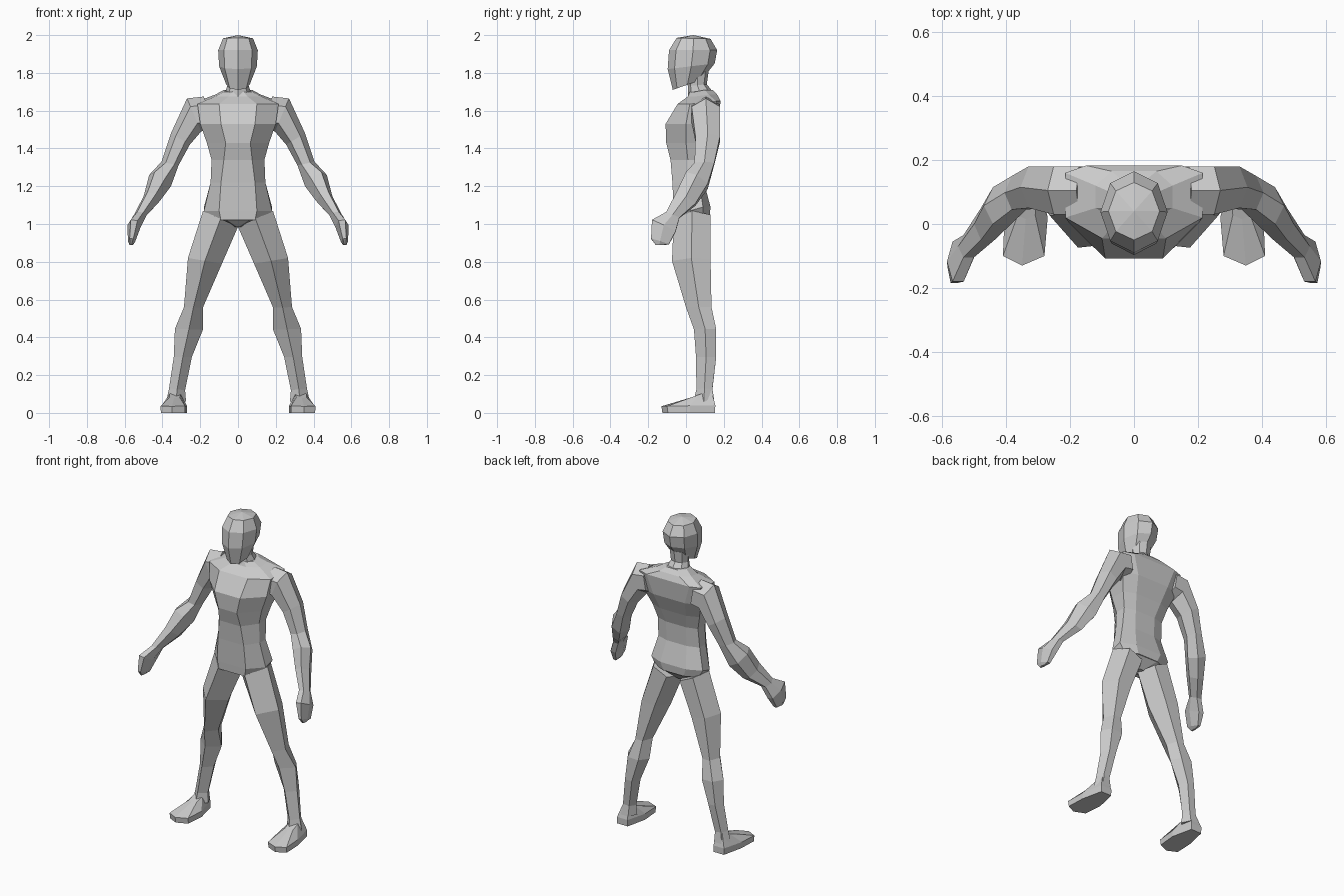
import bpy, bmesh
from math import sin, cos, radians


def loft(name, rings, mirror=False, tip=None):
    """Skin a stack of equal-count point rings and close the ends."""
    bm = bmesh.new()
    rows = [[bm.verts.new(p) for p in r] for r in rings]
    n = len(rows[0])
    for a, b in zip(rows, rows[1:]):
        for i in range(n):
            j = (i + 1) % n
            bm.faces.new((a[i], a[j], b[j], b[i]))
    bm.faces.new(rows[0])
    if tip:
        t = bm.verts.new(tip)
        for i in range(n):
            bm.faces.new((rows[-1][i], rows[-1][(i + 1) % n], t))
    else:
        bm.faces.new(rows[-1])
    bmesh.ops.recalc_face_normals(bm, faces=bm.faces)
    me = bpy.data.meshes.new(name)
    bm.to_mesh(me)
    bm.free()
    ob = bpy.data.objects.new(name, me)
    bpy.context.collection.objects.link(ob)
    if mirror:
        ob.modifiers.new("Mirror", 'MIRROR').use_mirror_merge = False
    return ob


def limb_ring(angles, xo, zo, xi, zi, yf, yb, tilt=0.0):
    """Ring between an outer and inner point, with front and back depth."""
    top = max(sin(radians(a)) for a in angles)
    low = -min(sin(radians(a)) for a in angles)
    pts = []
    for a in angles:
        c, s = cos(radians(a)), sin(radians(a))
        s = s / top if s > 0 else s / low
        pts.append(((xo + xi) / 2 + c * (xo - xi) / 2,
                    (yf + yb) / 2 + s * (yb - yf) / 2,
                    (zo + zi) / 2 + c * (zo - zi) / 2 - s * tilt))
    return pts


def head_ring(yf, zf, yb, zb, rx):
    """Octagon tilted between a front and a back point."""
    pts = []
    for k in range(8):
        a = radians(45 * k)
        t = (1 - cos(a)) / 2
        pts.append((rx * sin(a), yf + (yb - yf) * t, zf + (zb - zf) * t))
    return pts


def torso_ring(z, side, front, back, yf, y1, y2, yb, dz=0):
    """Symmetric octagon; dz raises the back."""
    half = [(front, yf, z), (side, y1, z), (side, y2, z + dz), (back, yb, z + dz)]
    return half + [(-x, y, h) for x, y, h in reversed(half)]


# Torso, from hips to neck base
loft("torso", [torso_ring(*r) for r in (
    (1.02, .15, .09, .07, -.062, .02, .09, .125, .02),
    (1.07, .18, .10, .09, -.065, .02, .09, .13, .02),
    (1.22, .145, .09, .07, -.072, .01, .07, .095),
    (1.34, .14, .075, .07, -.082, .01, .08, .10),
    (1.43, .165, .065, .09, -.105, .00, .10, .13),
    (1.53, .20, .09, .11, -.108, .00, .14, .17),
    (1.635, .215, .10, .15, -.045, .02, .16, .183, .015),
    (1.675, .12, .05, .07, .01, .05, .12, .165, .01),
    (1.70, .075, .03, .04, .02, .05, .10, .14, .01))])

# Pelvis wedge between the legs
loft("pelvis", [torso_ring(1.04, .12, .09, .07, -.062, .02, .09, .12),
                torso_ring(.985, .02, .01, .01, .0, .02, .06, .07)])

# Neck and head
loft("neck", [head_ring(.01, 1.67, .15, 1.69, .075),
              head_ring(.01, 1.73, .11, 1.74, .055),
              head_ring(.0, 1.79, .12, 1.81, .06)])
loft("head", [head_ring(*r) for r in (
    (-.07, 1.71, .085, 1.765, .062),
    (-.097, 1.82, .152, 1.85, .10),
    (-.09, 1.92, .165, 1.92, .105),
    (-.05, 1.985, .13, 1.98, .08))], tip=(0, .04, 2.0))

# Arms with hands
HEX = (0, 60, 120, 180, 240, 300)
loft("arms", [limb_ring(HEX, *r) for r in (
    (.18, 1.675, .15, 1.50, .03, .18),
    (.27, 1.665, .195, 1.49, .03, .18),
    (.355, 1.48, .255, 1.42, .05, .18),
    (.405, 1.33, .315, 1.31, .045, .15),
    (.47, 1.26, .355, 1.20, .0, .115, .03),
    (.50, 1.146, .415, 1.12, -.05, .05, .03),
    (.55, 1.05, .485, 1.045, -.105, -.035, .015),
    (.585, .995, .515, .985, -.18, -.055, .03),
    (.583, .91, .545, .905, -.185, -.09, .015),
    (.575, .89, .56, .888, -.16, -.12))], mirror=True)

# Legs: sharp shin edge, flat back
LEG = (0, 60, 120, 180, 270)
loft("legs", [limb_ring(LEG, *r) for r in (
    (.185, 1.07, .0, .985, -.065, .13),
    (.265, .82, .085, .79, -.074, .13),
    (.286, .56, .186, .557, .0, .135),
    (.334, .445, .186, .44, .042, .16),
    (.34, .297, .244, .297, .053, .16),
    (.365, .13, .28, .12, .055, .14),
    (.38, .06, .275, .06, .04, .15))], mirror=True)

# Feet
SOLE = ((.30, .155), (.375, .155), (.405, .02), (.41, -.10),
        (.35, -.13), (.28, -.10), (.27, .02))


def sole_ring(z, k, slope=0):
    return [(.33 + (x - .33) * k, .12 + (y - .12) * k, z + slope * (y - .12)) for x, y in SOLE]


loft("feet", [sole_ring(0, .98), sole_ring(.04, 1, .02),
              sole_ring(.115, .42, .15)], mirror=True)
